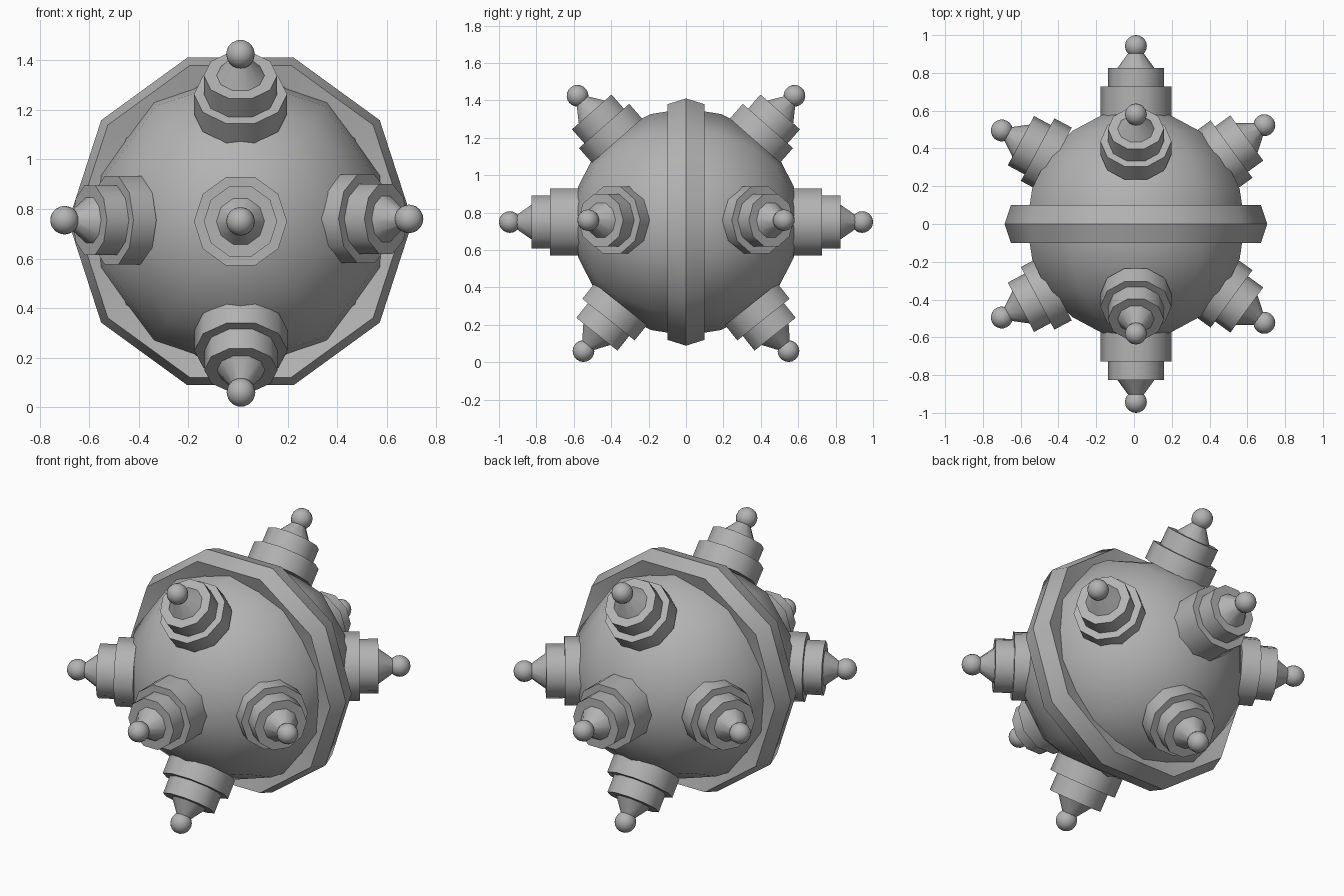
import bpy, bmesh, math
from mathutils import Vector, Matrix

cube = bpy.data.objects.get("Cube")
if cube:
    bpy.data.objects.remove(cube, do_unlink=True)

SIDES = 10
CENTRE = Vector((0.01, 0, 0.75))

grey = bpy.data.materials.new("steel_grey")
grey.use_nodes = True
colour = (0.45, 0.45, 0.45, 1)
grey.diffuse_color = colour
grey.node_tree.nodes["Principled BSDF"].inputs["Base Color"].default_value = colour


def frame(origin, direction):
    """Matrix whose local z follows direction and local x stays level."""
    z = Vector(direction).normalized()
    x = z.cross(Vector((0, 0, 1))).normalized()
    y = z.cross(x)
    return Matrix.Translation(origin) @ Matrix((x, y, z)).transposed().to_4x4()


def finish(bm, name, matrix):
    bmesh.ops.recalc_face_normals(bm, faces=bm.faces)
    for f in bm.faces:
        f.smooth = True
    mesh = bpy.data.meshes.new(name)
    bm.to_mesh(mesh)
    bm.free()
    mesh.materials.append(grey)
    ob = bpy.data.objects.new(name, mesh)
    ob.matrix_world = matrix
    bpy.context.collection.objects.link(ob)
    return ob


def lathe(name, profile, matrix, closed=False):
    """Spin (radius, height) points around local z; every rim is a sharp edge."""
    bm = bmesh.new()
    loops = []
    for r, h in profile:
        loops.append([bm.verts.new((r * math.cos(math.tau * i / SIDES),
                                    r * math.sin(math.tau * i / SIDES), h))
                      for i in range(SIDES)])
    pairs = list(zip(loops, loops[1:]))
    if closed:
        pairs.append((loops[-1], loops[0]))
    else:
        bm.faces.new(loops[0])
        bm.faces.new(loops[-1])
    for a, b in pairs:
        for i in range(SIDES):
            j = (i + 1) % SIDES
            bm.faces.new((a[i], a[j], b[j], b[i]))
    for loop in loops:
        for i in range(SIDES):
            bm.edges.get((loop[i], loop[(i + 1) % SIDES])).smooth = False
    return finish(bm, name, matrix)


def ball(name, radius, segments, rings, matrix):
    bm = bmesh.new()
    bmesh.ops.create_uvsphere(bm, u_segments=segments, v_segments=rings, radius=radius)
    return finish(bm, name, matrix)


def horn(name, tip, direction, length):
    """Stepped detonator horn: wide collar, narrow collar, cone and ball."""
    m = frame(tip, direction)
    lathe(name + "_horn", [(0.188, -length), (0.188, -0.215), (0.148, -0.215),
                           (0.148, -0.115), (0.097, -0.115), (0.035, -0.03)], m)
    ball(name + "_ball", 0.058, 16, 10, m)


# Shell and its raised equatorial band
axis = frame(CENTRE, (0, -1, 0))
ball("shell", 0.607, SIDES, 10, axis)
lathe("band", [(0.695, 0), (0.662, 0.1), (0.57, 0.075),
               (0.57, -0.075), (0.662, -0.1)], axis, closed=True)

# Horns, mirrored front to back
for side, s in (("front", -1), ("back", 1)):
    horn(side + "_centre", (0.01, s * 0.942, 0.75), (0, s, 0), 0.4)
    horn(side + "_top", (0.01, s * 0.58, 1.425), (0, s * 0.66, 0.75), 0.32)
    horn(side + "_bottom", (0.012, s * 0.548, 0.06), (0, s * 0.62, -0.78), 0.32)
    horn(side + "_right", (-0.70, s * 0.495, 0.755), (-0.88, s * 0.47, 0), 0.32)
    horn(side + "_left", (0.69, s * 0.523, 0.76), (0.81, s * 0.59, 0), 0.3)
